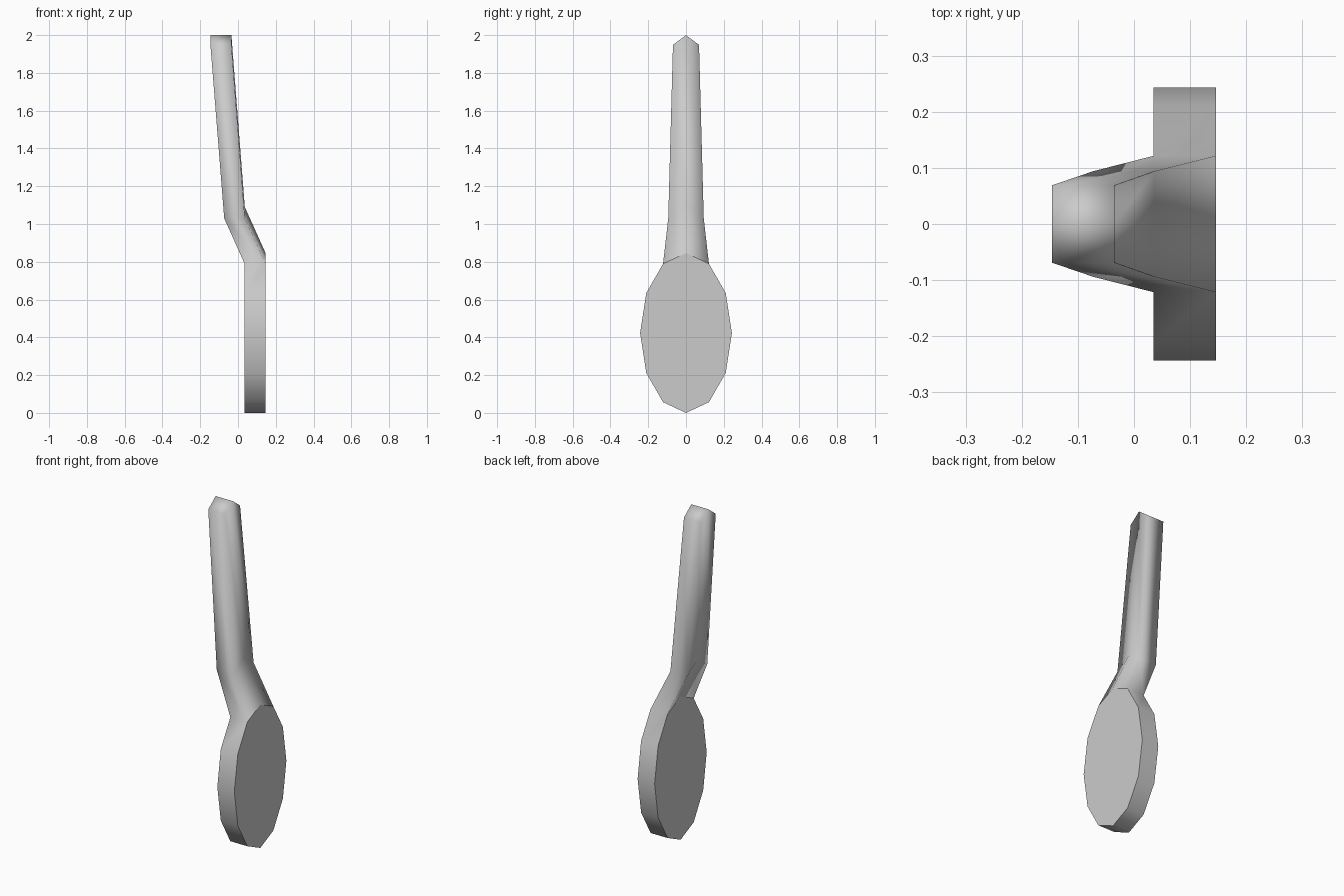
import bpy, bmesh
from math import sin, cos, pi

if "Cube" in bpy.data.objects:
    bpy.data.objects.remove(bpy.data.objects["Cube"])

bm = bmesh.new()

# Bowl: 12-sided elliptical slab, flat on both sides
BACK, FRONT = 0.035, 0.146
rim = [(0.243 * sin(i * pi / 6), 0.423 + 0.423 * cos(i * pi / 6)) for i in range(12)]
left = [bm.verts.new((BACK, y, z)) for y, z in rim]
right = [bm.verts.new((FRONT, y, z)) for y, z in rim]
bowl_faces = [bm.faces.new(left), bm.faces.new(right[::-1])]
for i in range(1, 11):
    bm.faces.new((left[i], right[i], right[i + 1], left[i + 1]))

# Handle: the two top rim faces carried up through the neck to the tip
def ring(x0, x1, half, z_side, z_ridge):
    pts = [(x0, -half, z_side), (x0, 0, z_ridge), (x0, half, z_side),
           (x1, half, z_side), (x1, 0, z_ridge), (x1, -half, z_side)]
    return [bm.verts.new(p) for p in pts]

base = [left[11], left[0], left[1], right[1], right[0], right[11]]
for section in [(-0.073, 0.036, 0.094, 1.03, 1.09),
                (-0.146, -0.035, 0.069, 1.948, 2.0)]:
    top = ring(*section)
    for i in range(6):
        j = (i + 1) % 6
        bm.faces.new((base[i], base[j], top[j], top[i]))
    base = top

# Roof-shaped tip
bm.faces.new((base[0], base[1], base[4], base[5]))
bm.faces.new((base[1], base[2], base[3], base[4]))
bmesh.ops.recalc_face_normals(bm, faces=bm.faces[:])

# Smooth everywhere, crisp around the flat bowl faces
for f in bm.faces:
    f.smooth = f not in bowl_faces
for f in bowl_faces:
    for e in f.edges:
        e.smooth = False

mesh = bpy.data.meshes.new("paddle")
bm.to_mesh(mesh)
bm.free()
bpy.context.collection.objects.link(bpy.data.objects.new("paddle", mesh))
